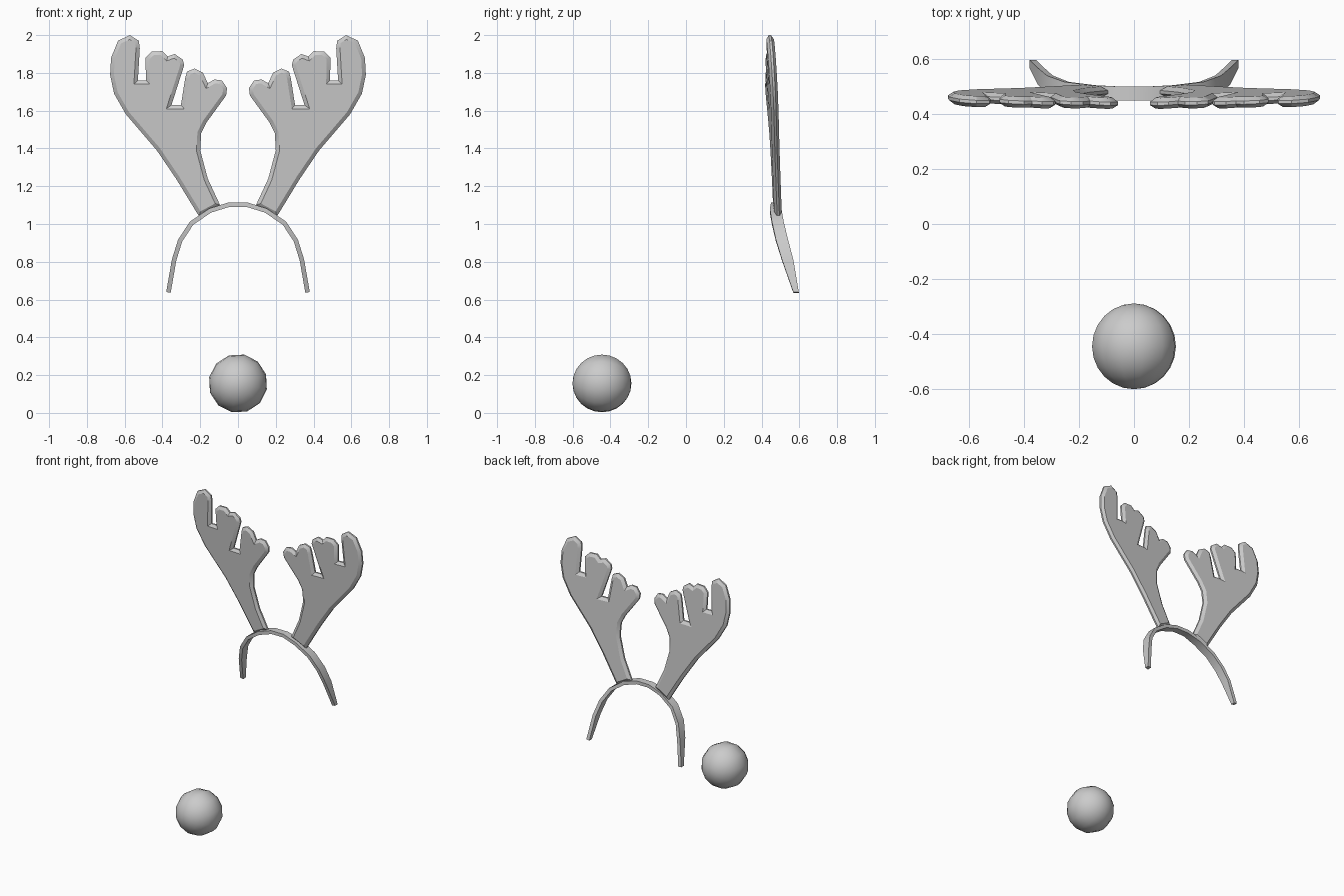
import bpy
import bmesh
import math
from mathutils import Matrix, Vector

default_cube = bpy.data.objects.get("Cube")
if default_cube:
    bpy.data.objects.remove(default_cube, do_unlink=True)


def make_material(name, colour):
    material = bpy.data.materials.new(name)
    material.use_nodes = True
    material.diffuse_color = colour
    material.node_tree.nodes["Principled BSDF"].inputs["Base Color"].default_value = colour
    return material


grey = make_material("plain grey", (0.6, 0.6, 0.6, 1))


def add_object(name, bm, smooth_angle):
    """Turn a bmesh into a named, shaded object."""
    bmesh.ops.recalc_face_normals(bm, faces=bm.faces)
    mesh = bpy.data.meshes.new(name)
    bm.to_mesh(mesh)
    bm.free()
    mesh.materials.append(grey)
    obj = bpy.data.objects.new(name, mesh)
    bpy.context.collection.objects.link(obj)
    bpy.ops.object.select_all(action="DESELECT")
    obj.select_set(True)
    bpy.context.view_layer.objects.active = obj
    bpy.ops.object.shade_smooth_by_angle(angle=math.radians(smooth_angle))
    return obj


# Antler outline (x, z), from the foot up the inner edge and back down the outer edge
OUTLINE = [
    (.095, 1.1), (.16, 1.24), (.2, 1.39), (.195, 1.48), (.165, 1.54),
    # inner finger
    (.063, 1.68), (.058, 1.72), (.085, 1.76), (.125, 1.765), (.16, 1.745),
    (.185, 1.8), (.23, 1.823), (.27, 1.807), (.28, 1.77), (.302, 1.63), (.352, 1.63),
    # middle finger
    (.285, 1.84), (.292, 1.87), (.335, 1.9), (.372, 1.887), (.4, 1.915),
    (.457, 1.913), (.49, 1.88), (.487, 1.76), (.53, 1.76),
    # outer finger
    (.52, 1.93), (.525, 1.97), (.573, 2), (.635, 1.97), (.672, 1.88), (.677, 1.79),
    (.656, 1.69), (.593, 1.58), (.43, 1.39), (.328, 1.24), (.206, 1.04),
]
RIM = 0.012      # width of the narrow outer rim
CHAMFER = 0.02   # inset of the front and back faces
RISE = 0.014     # height of each chamfer


def lean(x, z):
    """Depth of the tilted plane the antlers lie in."""
    return 0.546 + 0.045 * abs(x) - 0.064 * z


def make_antler(name, side):
    bm = bmesh.new()
    face = bm.faces.new([bm.verts.new((side * x, -RIM / 2, z)) for x, z in OUTLINE])
    extruded = bmesh.ops.extrude_face_region(bm, geom=[face], use_keep_orig=True)
    moved = [v for v in extruded["geom"] if isinstance(v, bmesh.types.BMVert)]
    bmesh.ops.translate(bm, verts=moved, vec=(0, RIM, 0))
    bmesh.ops.recalc_face_normals(bm, faces=bm.faces)
    # chamfer the front and back plates
    plates = [f for f in bm.faces if len(f.verts) == len(OUTLINE)]
    bmesh.ops.inset_individual(bm, faces=plates, thickness=CHAMFER, depth=RISE,
                               use_even_offset=True)
    for v in bm.verts:
        v.co.y += lean(v.co.x, v.co.z)
    return add_object(name, bm, 30)


make_antler("left_antler", 1)
make_antler("right_antler", -1)

# Headband half profile: x, z, front depth, back depth
BAND = [
    (.05, 1.114, .45, .5), (.153, 1.082, .444, .505), (.254, 1.013, .455, .517),
    (.317, .918, .476, .54), (.35, .812, .508, .568), (.38, .64, .568, .597),
]
THICKNESS = 0.024


def make_headband():
    sections = [(-x, z, f, b) for x, z, f, b in reversed(BAND)] + BAND
    points = [Vector((x, 0, z)) for x, z, f, b in sections]
    bm = bmesh.new()
    rings = []
    for i, (x, z, front, back) in enumerate(sections):
        along = (points[min(i + 1, len(points) - 1)] - points[max(i - 1, 0)]).normalized()
        inward = Vector((along.z, 0, -along.x)) * THICKNESS
        corners = [(points[i], front), (points[i], back),
                   (points[i] + inward, back), (points[i] + inward, front)]
        rings.append([bm.verts.new((p.x, y, p.z)) for p, y in corners])
    for a, b in zip(rings, rings[1:]):
        for k in range(4):
            n = (k + 1) % 4
            bm.faces.new((a[k], a[n], b[n], b[k]))
    bm.faces.new(rings[0])
    bm.faces.new(rings[-1])
    return add_object("headband", bm, 30)


make_headband()

# Round nose: a low-poly ball with its poles facing front and back
nose_bm = bmesh.new()
bmesh.ops.create_uvsphere(
    nose_bm, u_segments=12, v_segments=12, radius=0.156,
    matrix=Matrix.Translation((0, -0.445, 0.156))
    @ Matrix.Rotation(math.radians(12), 4, "Y")
    @ Matrix.Rotation(math.radians(90), 4, "X"))
add_object("round_nose", nose_bm, 60)
